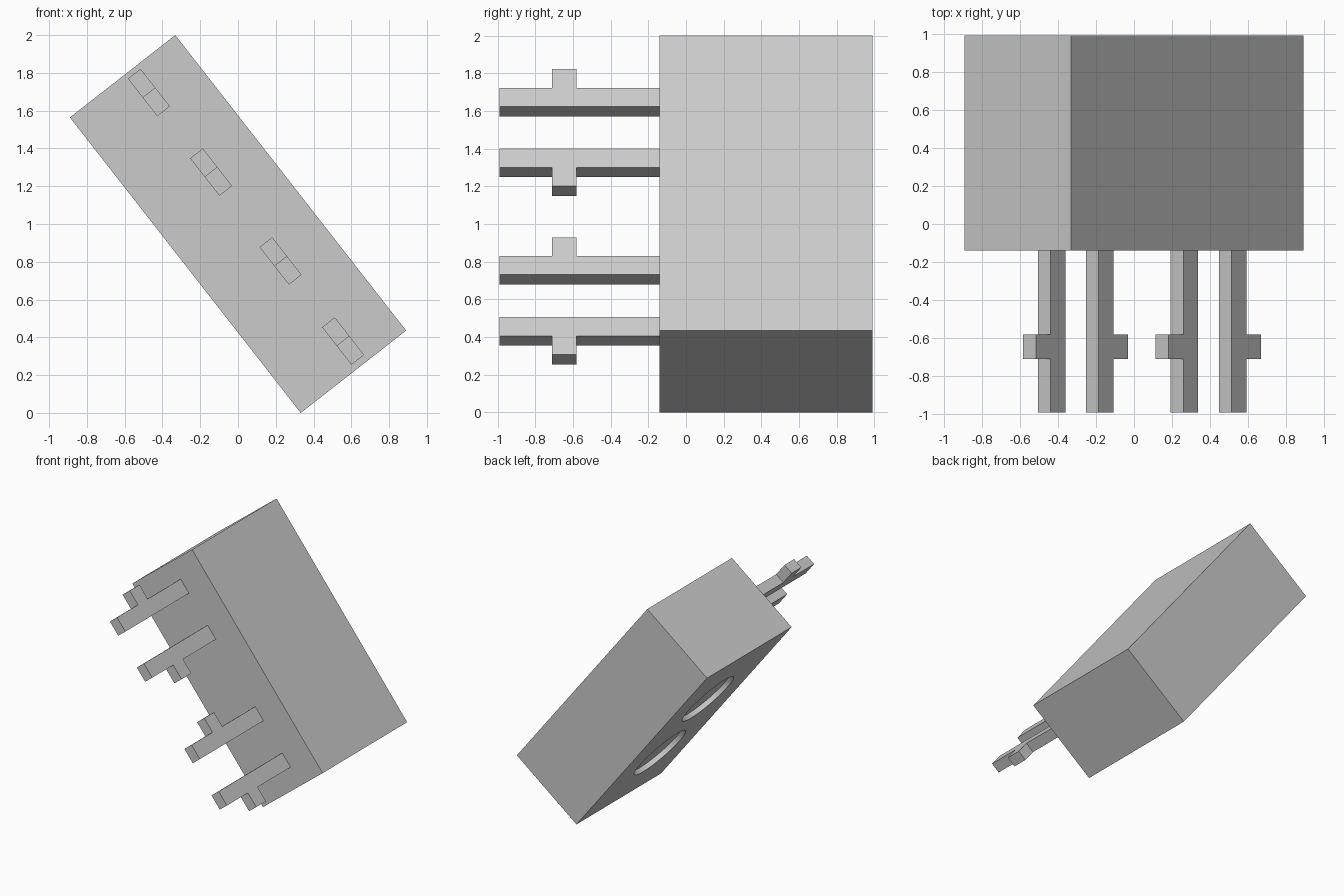
import bpy, bmesh, math
from mathutils import Matrix, Vector

cube = bpy.data.objects.get("Cube")
if cube:
    bpy.data.objects.remove(cube, do_unlink=True)

grey = bpy.data.materials.new("light_grey")
grey.use_nodes = True
colour = (0.6, 0.6, 0.6, 1)
grey.diffuse_color = colour
grey.node_tree.nodes["Principled BSDF"].inputs["Base Color"].default_value = colour

# The whole part leans sideways about its centre
TILT = Matrix.Translation((0, 0, 1)) @ Matrix.Rotation(math.radians(-38), 4, "Y")
LENGTH, WIDTH = 1.985, 0.708
FRONT, BACK = -0.14, 0.99


def make_object(name, bm):
    bmesh.ops.recalc_face_normals(bm, faces=bm.faces)
    bm.transform(TILT)
    mesh = bpy.data.meshes.new(name)
    bm.to_mesh(mesh)
    bm.free()
    mesh.materials.append(grey)
    obj = bpy.data.objects.new(name, mesh)
    bpy.context.collection.objects.link(obj)
    return obj


def prism(name, outline, axis, start, depth):
    """Extrude a closed outline of points along an axis."""
    bm = bmesh.new()
    face = bm.faces.new([bm.verts.new(p) for p in outline])
    bmesh.ops.translate(bm, verts=bm.verts, vec=Vector(axis) * start)
    ext = bmesh.ops.extrude_face_region(bm, geom=[face])
    moved = [v for v in ext["geom"] if isinstance(v, bmesh.types.BMVert)]
    bmesh.ops.translate(bm, verts=moved, vec=Vector(axis) * depth)
    return make_object(name, bm)


# Housing block
w, h = WIDTH / 2, LENGTH / 2
body = prism("housing", [(-w, 0, -h), (w, 0, -h), (w, 0, h), (-w, 0, h)],
             (0, 1, 0), FRONT, BACK - FRONT)

# Two shallow round recesses in the underside
RADIUS, DEPTH, SIDES = 0.26, 0.04, 48
for z in (-0.365, 0.365):
    ring = [(0, (FRONT + BACK) / 2 + RADIUS * math.cos(a), z + RADIUS * math.sin(a))
            for a in (2 * math.pi * i / SIDES for i in range(SIDES))]
    cutter = prism("recess_cutter", ring, (1, 0, 0), -w - 0.1, 0.1 + DEPTH)
    cutter.hide_render = True
    mod = body.modifiers.new("recess", "BOOLEAN")
    mod.operation, mod.solver, mod.object = "DIFFERENCE", "EXACT", cutter
    bpy.context.view_layer.objects.active = body
    bpy.ops.object.modifier_apply(modifier=mod.name)
    bpy.data.objects.remove(cutter, do_unlink=True)

# Four pins, each with a side tab pointing alternately up and down
PIN_X, PIN_W, PIN_H = 0.057, 0.085, 0.126
TIP, TAB_START, TAB_END = -0.99, -0.71, -0.58
for i, (z, side) in enumerate([(0.776, 1), (0.367, -1), (-0.356, 1), (-0.768, -1)]):
    edge, outer, plain = (z + side * PIN_H * k for k in (0.5, 1.5, -0.5))
    outline = [(FRONT, plain), (TIP, plain), (TIP, edge), (TAB_START, edge),
               (TAB_START, outer), (TAB_END, outer), (TAB_END, edge), (FRONT, edge)]
    prism(f"pin_{i + 1}", [(0, y, zz) for y, zz in outline],
          (1, 0, 0), PIN_X - PIN_W / 2, PIN_W)
